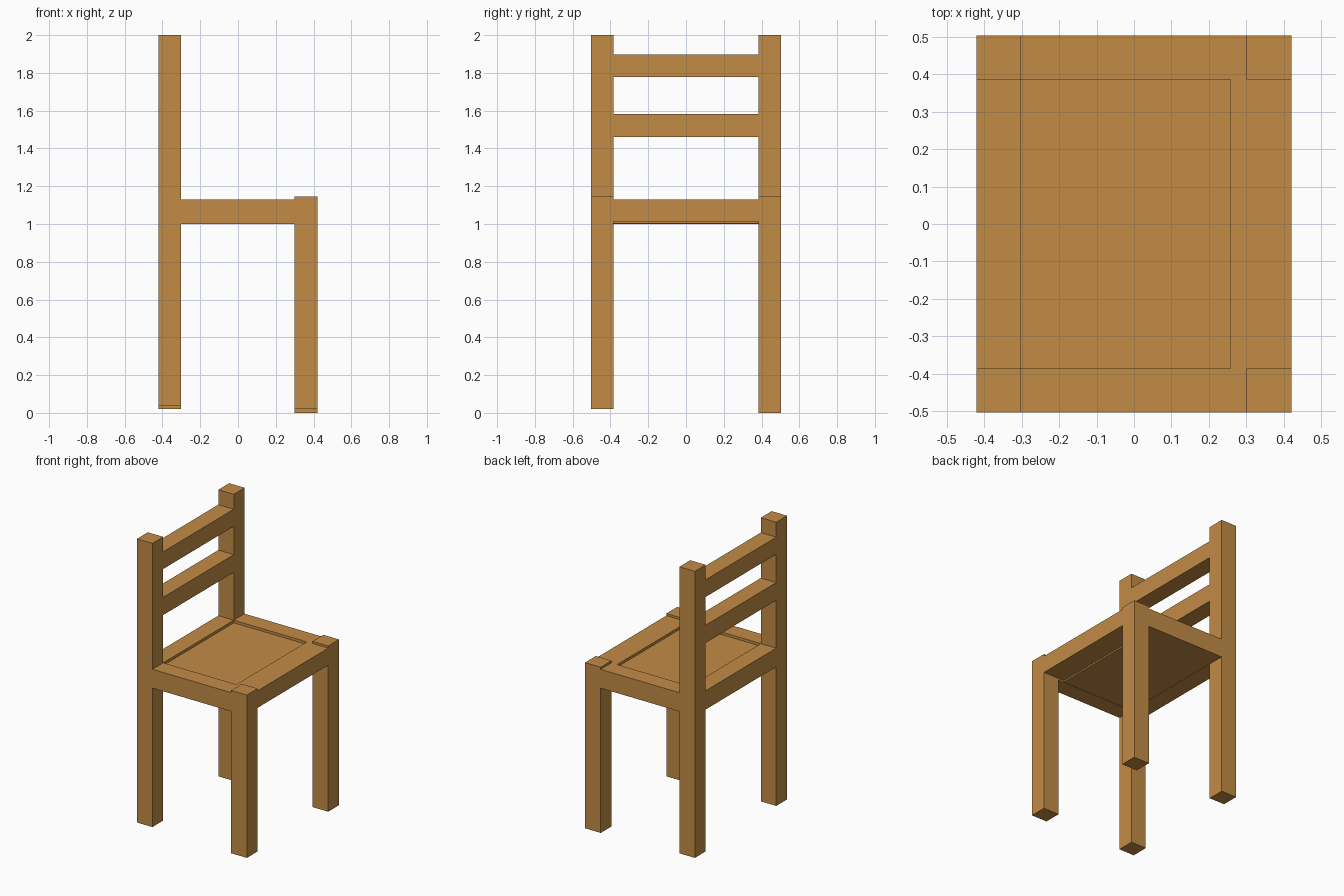
import bpy

if "Cube" in bpy.data.objects:
    bpy.data.objects.remove(bpy.data.objects["Cube"])

wood = bpy.data.materials.new("wood")
wood.diffuse_color = (0.54, 0.26, 0.06, 1)
wood.use_nodes = True
wood.node_tree.nodes["Principled BSDF"].inputs["Base Color"].default_value = wood.diffuse_color


def box(name, x, y, z):
    """Axis-aligned box from (min, max) ranges."""
    lo, hi = zip(x, y, z)
    bpy.ops.mesh.primitive_cube_add(size=1, location=[(a + b) / 2 for a, b in zip(lo, hi)])
    ob = bpy.context.object
    ob.name = name
    ob.scale = [b - a for a, b in zip(lo, hi)]
    bpy.ops.object.transform_apply(location=False, rotation=False, scale=True)
    ob.data.materials.append(wood)
    return ob


BACK = (-0.42, -0.302)
FRONT = (0.30, 0.42)
RIGHT = (-0.503, -0.385)
LEFT = (0.385, 0.503)
INNER = (-0.385, 0.385)
FRAME_TOP = 1.13

# Legs: the rear pair continue up as back posts, feet are slightly uneven
box("front_leg_right", FRONT, RIGHT, (0.02, 1.145))
box("front_leg_left", FRONT, LEFT, (0.0, 1.145))
box("back_post_right", BACK, RIGHT, (0.04, 2.0))
box("back_post_left", BACK, LEFT, (0.02, 2.0))

# Seat frame rails
box("side_rail_right", (BACK[1], FRONT[0]), RIGHT, (1.0, FRAME_TOP))
box("side_rail_left", (BACK[1], FRONT[0]), LEFT, (1.0, FRAME_TOP))
box("front_rail", (0.257, FRONT[1]), INNER, (1.012, FRAME_TOP))
box("back_rail", BACK, INNER, (1.0, FRAME_TOP))

# Seat panel, sunk a little below the frame top
box("seat_panel", (BACK[1], 0.257), INNER, (1.002, 1.112))

# Backrest slats
for name, z in (("lower", (1.46, 1.583)), ("upper", (1.778, 1.897))):
    box(name + "_back_slat", BACK, INNER, z)
